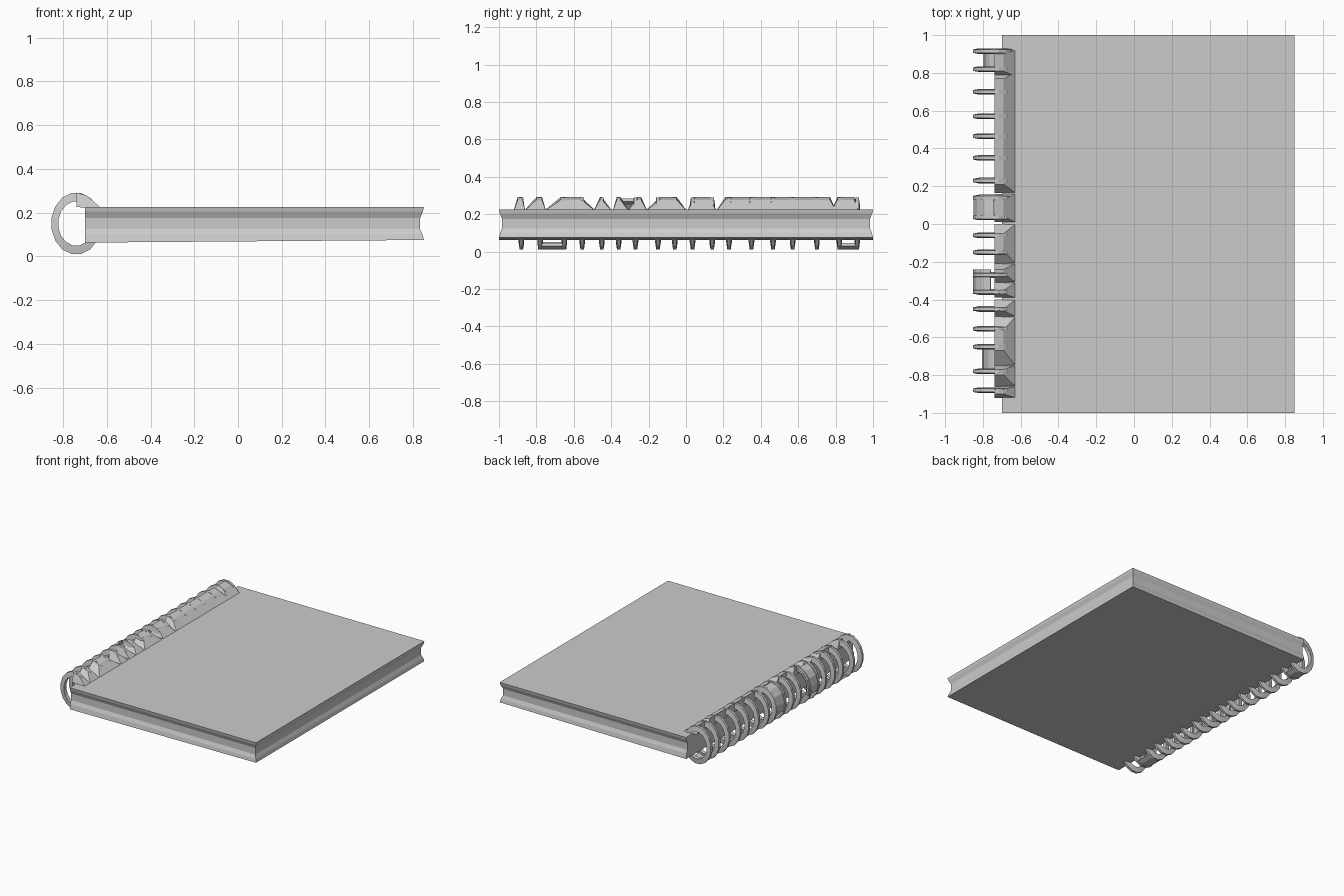
import bpy, bmesh, math

if "Cube" in bpy.data.objects:
    bpy.data.objects.remove(bpy.data.objects["Cube"])

def make(name, verts, faces):
    me = bpy.data.meshes.new(name)
    me.from_pydata(verts, [], faces)
    bm = bmesh.new()
    bm.from_mesh(me)
    bmesh.ops.recalc_face_normals(bm, faces=bm.faces)
    bm.to_mesh(me)
    bm.free()
    ob = bpy.data.objects.new(name, me)
    bpy.context.collection.objects.link(ob)
    return ob

def loft(name, loops):
    # joins equal-length loops and caps both ends
    n = len(loops[0])
    verts = [p for lp in loops for p in lp]
    faces = [[i * n + j, i * n + (j + 1) % n, (i + 1) * n + (j + 1) % n, (i + 1) * n + j]
             for i in range(len(loops) - 1) for j in range(n)]
    faces += [list(range(n)), [(len(loops) - 1) * n + j for j in range(n)]]
    return make(name, verts, faces)

# Page block with covers: edges hollowed between the two covers
loops = []
for z, d in [(0.075, 0), (0.10, 0.006), (0.125, 0.017), (0.175, 0.017), (0.205, 0.004), (0.225, 0)]:
    zl = z - 0.012 if z < 0.08 else z      # underside drops slightly at the spine
    loops.append([(-0.70, -1 + d, zl), (0.85 - d, -1 + d, z),
                  (0.85 - d, 1 - d, z), (-0.70, 1 - d, zl)])
loft("page_block", loops)

# Binding rings: flat, faceted oval hoops passing through the spine
CX, CZ, RX, RZ = -0.74, 0.15, 0.115, 0.142
def ring(name, y, half=0.015, n=16):
    sections = []
    for k in range(n):
        a = 2 * math.pi * (k + 0.5) / n
        c, s = math.cos(a), math.sin(a)
        def pt(f, dy):
            return (CX + RX * f * c, y + dy, CZ + RZ * f * s)
        sections += [pt(1, -half * 0.6), pt(1, half * 0.6), pt(0.72, half), pt(0.72, -half)]
    faces = [[4 * k + j, 4 * k + (j + 1) % 4,
              4 * ((k + 1) % n) + (j + 1) % 4, 4 * ((k + 1) % n) + j]
             for k in range(n) for j in range(4)]
    make(name, sections, faces)

ring_ys = [-0.88, -0.78, -0.65, -0.555, -0.45, -0.36, -0.27, -0.15, -0.06,
           0.035, 0.14, 0.23, 0.35, 0.465, 0.57, 0.70, 0.82, 0.915]
for i, y in enumerate(ring_ys):
    ring(f"ring_{i + 1}", y)

# Angular webs joining the rings above the cover: (base start, top start, top end, base end)
profile = [(-0.738, 0.225), (-0.738, 0.292), (-0.69, 0.277), (-0.627, 0.222)]
webs = [(-0.92, -0.90, -0.875, -0.86), (-0.86, -0.80, -0.77, -0.75),
        (-0.75, -0.67, -0.56, -0.49), (-0.49, -0.46, -0.45, -0.40),
        (-0.39, -0.37, -0.35, -0.31), (-0.31, -0.26, -0.24, -0.21),
        (-0.21, -0.14, -0.05, 0.0), (0.01, 0.04, 0.13, 0.16),
        (0.165, 0.21, 0.77, 0.80), (0.78, 0.81, 0.90, 0.92)]
def web(name, b0, t0, t1, b1):
    def section(b, t):
        return [(x, t if z > 0.23 else b, z) for x, z in profile]
    loft(name, [section(b0, t0), section(b1, t1)])
for i, w in enumerate(webs):
    web(f"upper_web_{i + 1}", *w)

# Fillings between paired rings on the spine and underside
def band(name, y0, y1, a0, a1, n=4):
    # short curved strip of the ring surface, angles in degrees
    sec = []
    for k in range(n + 1):
        a = math.radians(a0 + (a1 - a0) * k / n)
        c, s = math.cos(a), math.sin(a)
        sec.append([(CX + RX * f * c, y, CZ + RZ * f * s)
                    for f, y in [(0.97, y0), (0.97, y1), (0.85, y1), (0.85, y0)]])
    loft(name, sec)
band("spine_band_middle", 0.035, 0.14, 90, 200)
band("spine_band_lower", -0.35, -0.24, 100, 200)
band("under_band_front", -0.79, -0.65, 235, 300)
band("under_band_back", 0.82, 0.915, 240, 300)
